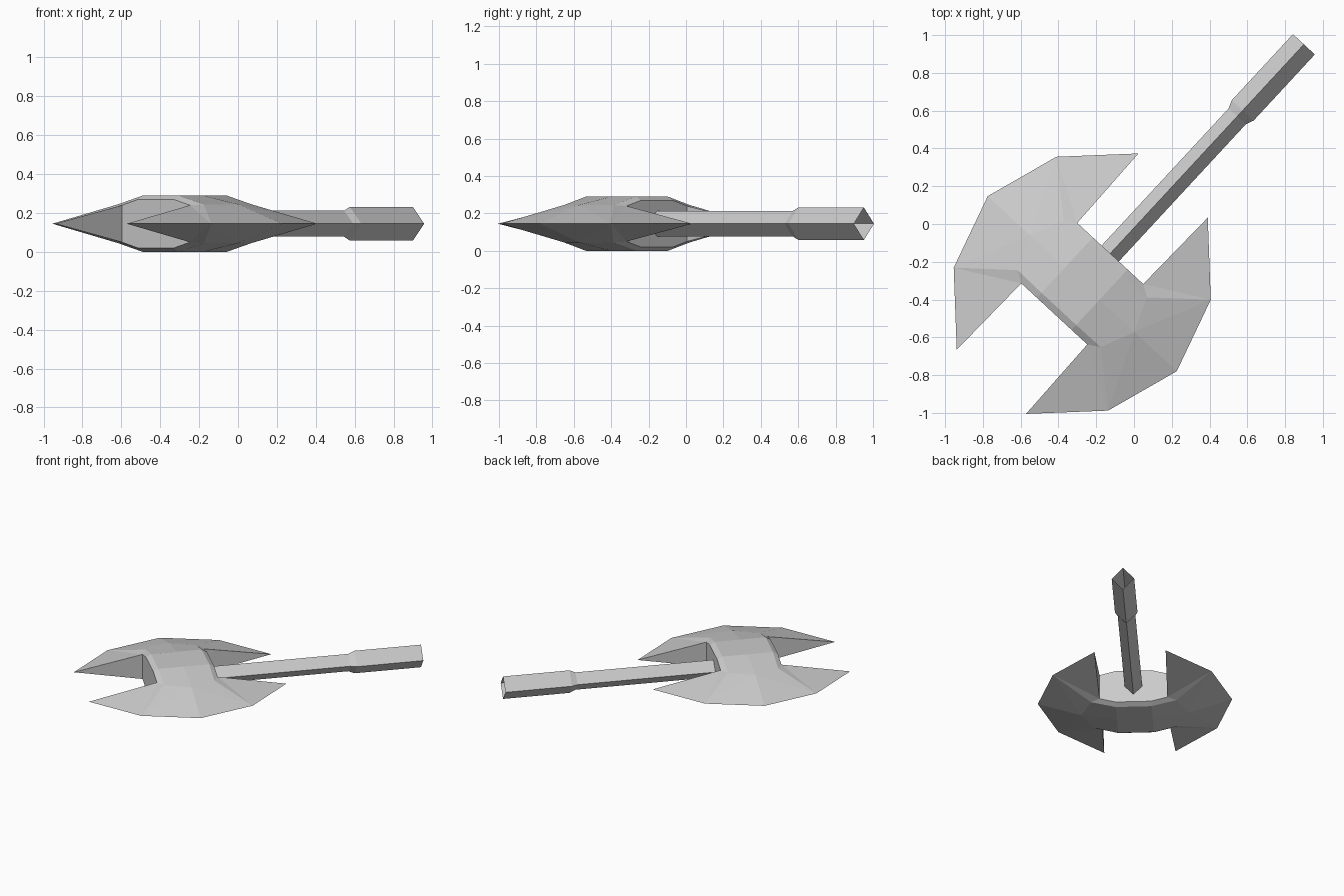
import bpy, bmesh, math
from mathutils import Vector

if "Cube" in bpy.data.objects:
    bpy.data.objects.remove(bpy.data.objects["Cube"])

ANGLE = math.radians(47.2)      # direction of the handle in plan
CENTRE = (-0.274, -0.316, 0.145)  # middle of the axe head


def make_object(name, verts, faces):
    mesh = bpy.data.meshes.new(name)
    bm = bmesh.new()
    vs = [bm.verts.new(v) for v in verts]
    for f in faces:
        bm.faces.new([vs[i] for i in f])
    bmesh.ops.recalc_face_normals(bm, faces=bm.faces)
    bm.to_mesh(mesh)
    bm.free()
    obj = bpy.data.objects.new(name, mesh)
    bpy.context.collection.objects.link(obj)
    obj.location = CENTRE
    obj.rotation_euler = (0, 0, ANGLE)
    return obj


# Axe head: one eighth (along handle, sideways, height), mirrored on three axes
P = {
    "mid": (0, 0, .145), "mid_end": (.182, 0, .145),
    "sh_end": (.182, .125, .145), "sh": (0, .125, .145),
    "cheek_end": (.18, .30, .10), "cheek": (0, .376, .10),
    "cap_mid": (.218, 0, .125), "cap_sh": (.218, .125, .125),
    "notch": (.218, .238, .095), "cap_base": (.218, 0, 0),
    "notch_base": (.218, .238, 0), "tip": (.708, .25, 0),
    "edge": (.40, .557, 0), "edge_mid": (0, .682, 0),
}
F = [
    "mid mid_end sh_end sh", "sh sh_end cheek_end cheek",
    "mid_end cap_mid cap_sh sh_end", "sh_end cap_sh notch cheek_end",
    "cap_mid cap_base notch_base notch cap_sh", "notch notch_base tip",
    "notch tip edge", "notch edge cheek_end",
    "cheek_end edge cheek", "cheek edge edge_mid",
]
keys = list(P)
head = make_object("axe_head", [P[k] for k in keys],
                   [[keys.index(k) for k in f.split()] for f in F])
# outward direction for the patch: the first face must point up
if head.data.polygons[0].normal.z < 0:
    head.data.flip_normals()
mirror = head.modifiers.new("mirror", 'MIRROR')
mirror.use_axis = (True, True, True)
mirror.use_clip = True
mirror.merge_threshold = 0.0005

# Handle: diamond section, thin shaft swelling into a grip with an open end
sections = [(.20, .062, .067), (1.207, .062, .067),
            (1.25, .079, .087), (1.727, .079, .087)]
verts, faces = [], []
for x, w, h in sections:
    verts += [(x, w, 0), (x, 0, h), (x, -w, 0), (x, 0, -h)]
for s in range(len(sections) - 1):
    for i in range(4):
        j = (i + 1) % 4
        faces.append((4 * s + i, 4 * s + j, 4 * s + 4 + j, 4 * s + 4 + i))
handle = make_object("handle", verts, faces)
